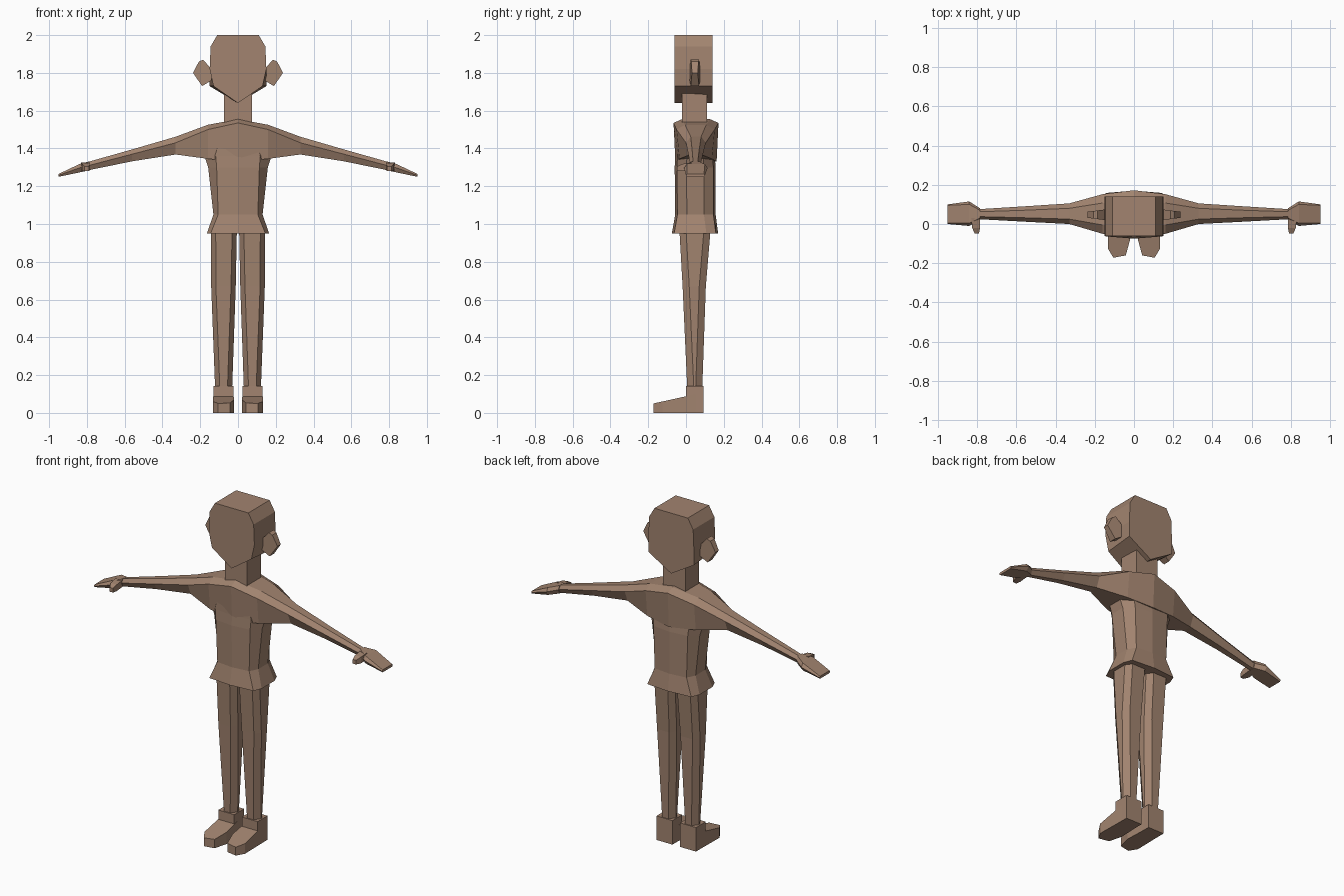
import bpy, bmesh

if "Cube" in bpy.data.objects:
    bpy.data.objects.remove(bpy.data.objects["Cube"])

mat = bpy.data.materials.new("brown")
mat.diffuse_color = (0.36, 0.23, 0.16, 1)
mat.use_nodes = True
mat.node_tree.nodes["Principled BSDF"].inputs["Base Color"].default_value = mat.diffuse_color


def loft(name, rings, mirror=False):
    """Skin equal-length rings of points and cap both ends."""
    bm = bmesh.new()
    vs = [[bm.verts.new(p) for p in r] for r in rings]
    n = len(rings[0])
    for a, b in zip(vs, vs[1:]):
        for i in range(n):
            j = (i + 1) % n
            bm.faces.new((a[i], a[j], b[j], b[i]))
    bm.faces.new(vs[0])
    bm.faces.new(vs[-1])
    bmesh.ops.recalc_face_normals(bm, faces=bm.faces)
    me = bpy.data.meshes.new(name)
    bm.to_mesh(me)
    bm.free()
    me.materials.append(mat)
    ob = bpy.data.objects.new(name, me)
    bpy.context.collection.objects.link(ob)
    if mirror:
        ob.modifiers.new("mirror", 'MIRROR')
    return ob


def chamfered(x0, x1, y0, y1, z, c, d, bulge=None):
    """Horizontal ring with cut corners, optionally pointed front and back."""
    front = [(x0 + c, y0, z), (x1 - c, y0, z)]
    back = [(x1 - c, y1, z), (x0 + c, y1, z)]
    if bulge is not None:
        xm = (x0 + x1) / 2
        front.insert(1, (xm, y0 - bulge, z))
        back.insert(1, (xm, y1 + bulge, z))
    return front + [(x1, y0 + d, z), (x1, y1 - d, z)] + back + [(x0, y1 - d, z), (x0, y0 + d, z)]


def arm_ring(x, y0, y1, top, mid, bot, ct, cb):
    """Six-sided ring across the arm."""
    return [(x, y0 + ct, top), (x, y1 - ct, top), (x, y1, mid),
            (x, y1 - cb, bot), (x, y0 + cb, bot), (x, y0, mid)]


def box(name, x0, x1, y0, y1, z0, z1, mirror=False):
    return loft(name, [[(x0, y0, z), (x1, y0, z), (x1, y1, z), (x0, y1, z)]
                       for z in (z0, z1)], mirror)


# Head: faceted outline, jaw wider at the back
def head_ring(y, jaw):
    half = [(0.11, 2.0), (0.145, 1.94), (0.15, 1.82), (jaw, 1.73)]
    return ([(x, y, z) for x, z in half] + [(0, y, 1.64)]
            + [(-x, y, z) for x, z in reversed(half)])


loft("head", [head_ring(-0.06, 0.13), head_ring(0.14, 0.15)])

# Ears: thin outline, narrower at the outer rim
ear = [(0.14, 1.82), (0.185, 1.87), (0.207, 1.86), (0.238, 1.80), (0.19, 1.73), (0.14, 1.76)]
loft("ear", [[(x, 0.047 + s * (0.028 - (x - 0.14) * 0.13), z) for x, z in ear]
             for s in (-1, 1)], True)

box("neck", -0.073, 0.073, -0.02, 0.11, 1.52, 1.70)

# Shirt body with flared hem
body = [(0.95, 0.165, -0.063, 0.158, 0.02), (1.05, 0.13, -0.045, 0.145, 0.025),
        (1.30, 0.158, -0.048, 0.145, 0.045), (1.36, 0.178, -0.045, 0.14, 0.06),
        (1.44, 0.14, -0.045, 0.14, 0.04)]
shirt = loft("shirt", [chamfered(-h, h, y0, y1, z, c, 0.05, 0.012)
                       for z, h, y0, y1, c in body])

# Shoulders and arms in one sweep, joined to the body
arm = [(0, -0.066, 0.172, 1.555, 1.535, 1.33, 0.045, 0.01),
       (0.16, -0.05, 0.152, 1.525, 1.50, 1.345, 0.045, 0.015),
       (0.33, 0.0, 0.105, 1.462, 1.43, 1.368, 0.025, 0.025),
       (0.56, 0.012, 0.09, 1.395, 1.37, 1.332, 0.02, 0.02),
       (0.80, 0.025, 0.075, 1.327, 1.307, 1.283, 0.013, 0.013)]
sleeves = loft("sleeves", [arm_ring(-s[0], *s[1:]) for s in reversed(arm[1:])]
               + [arm_ring(*s) for s in arm])
union = shirt.modifiers.new("union", 'BOOLEAN')
union.operation = 'UNION'
union.solver = 'EXACT'
union.object = sleeves
bpy.context.view_layer.objects.active = shirt
bpy.ops.object.modifier_apply(modifier="union")
bpy.data.objects.remove(sleeves)

# Hands and thumbs
hand = [(0.785, 0.02, 0.08, 1.332, 1.31, 1.285, 0.01, 0.01),
        (0.84, -0.01, 0.115, 1.317, 1.297, 1.273, 0.015, 0.015),
        (0.95, 0.0, 0.10, 1.265, 1.258, 1.25, 0.005, 0.005)]
loft("hand", [arm_ring(*s) for s in hand], True)
thumb = [(0.03, 0.785, 0.83, 1.285, 1.325), (-0.02, 0.785, 0.825, 1.28, 1.318),
         (-0.048, 0.79, 0.812, 1.28, 1.305)]
loft("thumb", [[(x0, y, z0), (x1, y, z0), (x1, y, z1), (x0, y, z1)]
               for y, x0, x1, z0, z1 in thumb], True)

# Trouser legs
leg = [(0.10, 0.032, 0.12, 0.008, 0.085), (0.67, 0.012, 0.142, -0.018, 0.105),
       (0.97, 0.006, 0.143, -0.035, 0.13)]
loft("leg", [chamfered(x0, x1, y0, y1, z, 0.025, 0.035) for z, x0, x1, y0, y1 in leg], True)

# Shoes: ankle block and wedge-shaped toe
box("shoe_ankle", 0.025, 0.13, 0.0, 0.092, 0.0, 0.143, True)
sole = [(0.025, 0.05), (0.02, -0.08), (0.042, -0.16), (0.105, -0.172), (0.133, -0.125), (0.13, 0.05)]
loft("shoe_toe", [[(x, y, 0) for x, y in sole],
                  [(x, y, 0.05 + (y + 0.172) * 0.22) for x, y in sole]], True)
